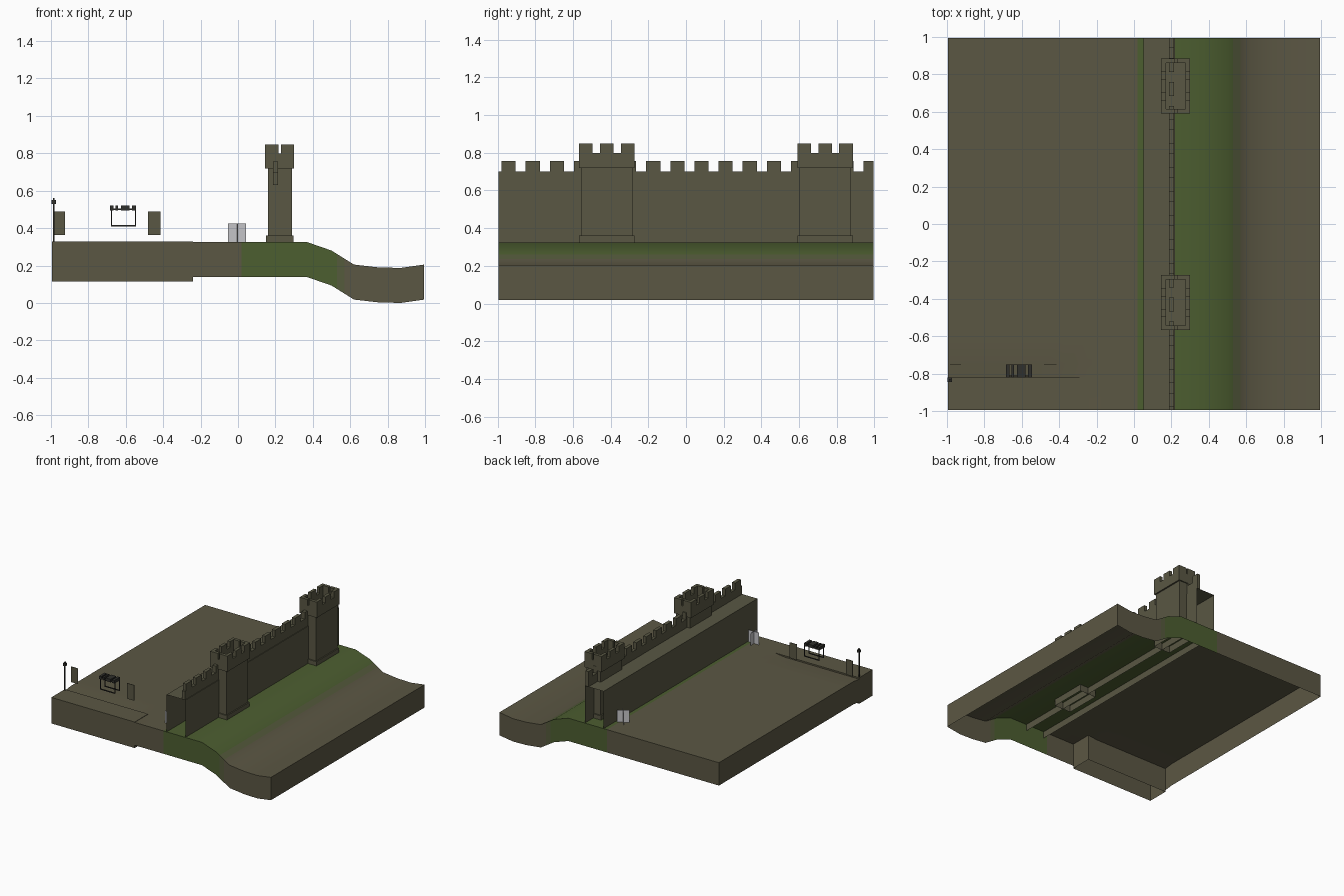
import bpy, bmesh, math
from mathutils import Matrix

cube = bpy.data.objects.get("Cube")
if cube:
    bpy.data.objects.remove(cube, do_unlink=True)


def material(name, rgb):
    m = bpy.data.materials.new(name)
    m.use_nodes = True
    m.diffuse_color = (*rgb, 1)
    bsdf = m.node_tree.nodes["Principled BSDF"]
    bsdf.inputs["Base Color"].default_value = (*rgb, 1)
    bsdf.inputs["Roughness"].default_value = 1
    return m


EARTH = material("earth", (0.105, 0.095, 0.057))
GRASS = material("grass", (0.073, 0.112, 0.030))
DRY = material("dry_grass", (0.09, 0.103, 0.045))
STONE = material("stone", (0.10, 0.095, 0.057))
GREY = material("pale_grey", (0.55, 0.55, 0.57))
METAL = material("dark_metal", (0.03, 0.03, 0.025))

E = 0.995        # half size of the ground
GROUND = 0.325   # level ground height
SKIRT = 0.187


def finish(name, bm, *mats):
    mesh = bpy.data.meshes.new(name)
    bm.to_mesh(mesh)
    bm.free()
    for m in mats:
        mesh.materials.append(m)
    ob = bpy.data.objects.new(name, mesh)
    bpy.context.collection.objects.link(ob)
    return ob


def add_box(bm, x0, x1, y0, y1, z0, z1, skip_bottom=False):
    mat = Matrix.Translation(((x0 + x1) / 2, (y0 + y1) / 2, (z0 + z1) / 2))
    mat = mat @ Matrix.Diagonal((x1 - x0, y1 - y0, z1 - z0, 1))
    verts = bmesh.ops.create_cube(bm, size=1, matrix=mat)["verts"]
    if skip_bottom:
        low = [f for f in verts[0].link_faces[:] + verts[-1].link_faces[:] if f.normal.z < -0.5]
        low = low or [f for v in verts for f in v.link_faces
                      if all(abs(w.co.z - z0) < 1e-5 for w in f.verts)]
        bmesh.ops.delete(bm, geom=list(set(low)), context='FACES_ONLY')


def add_sheet(bm, points):
    return bm.faces.new([bm.verts.new(p) for p in points])


# Ground: open underneath, with a skirt that follows its edge
profile = [(-E, GROUND), (0.37, GROUND), (0.5, 0.28), (0.62, 0.205),
           (0.75, 0.19), (0.87, 0.187), (E, 0.205)]


def height(x):
    for (xa, za), (xb, zb) in zip(profile, profile[1:]):
        if x <= xb:
            return za + (zb - za) * (x - xa) / (xb - xa)
    return profile[-1][1]


def dip(x, y):
    return 0.015 if x < -0.3 and y < -0.8 else 0


steps = [-E + E * i / 8 for i in range(17)]
xs = sorted([x for x in steps if x < 0.3] + [0.02, 0.53, 0.57] + [p[0] for p in profile[1:]])
bm = bmesh.new()
grid = [[bm.verts.new((x, y, height(x) - dip(x, y))) for y in steps] for x in xs]
for a, b in zip(grid, grid[1:]):
    for j in range(len(steps) - 1):
        bm.faces.new((a[j], b[j], b[j + 1], a[j + 1]))
rim = [e for e in bm.edges if e.is_boundary]
hem = bmesh.ops.extrude_edge_only(bm, edges=rim)["geom"]
for v in hem:
    if isinstance(v, bmesh.types.BMVert):
        v.co.z -= SKIRT
bmesh.ops.recalc_face_normals(bm, faces=bm.faces)
if sum(f.normal.z for f in bm.faces) < 0:
    bmesh.ops.reverse_faces(bm, faces=bm.faces)
for f in bm.faces:
    x = f.calc_center_median().x
    f.material_index = 1 if 0.02 < x < 0.53 else 2 if 0.53 < x < 0.57 else 0
ground = finish("ground", bm, EARTH, GRASS, DRY)
bpy.ops.object.select_all(action='DESELECT')
ground.select_set(True)
bpy.context.view_layer.objects.active = ground
bpy.ops.object.shade_smooth_by_angle(angle=math.radians(35))

# Paved strip with its own deep open skirt
bm = bmesh.new()
add_box(bm, -E, -0.24, -E, -0.82, 0.115, 0.328, skip_bottom=True)
finish("pavement", bm, EARTH)

# Curtain wall: back, walkway and front as one open shell
bm = bmesh.new()
section = [(0.05, 0.27), (0.05, 0.63), (0.22, 0.63), (0.22, 0.27)]
for (xa, za), (xb, zb) in zip(section, section[1:]):
    add_sheet(bm, [(xa, -E, za), (xb, -E, zb), (xb, E, zb), (xa, E, za)])
bmesh.ops.remove_doubles(bm, verts=bm.verts, dist=1e-4)
finish("curtain_wall", bm, STONE)

# Parapet with evenly spaced merlons
bm = bmesh.new()
add_box(bm, 0.187, 0.215, -E, E, 0.63, 0.70)
for i in range(16):
    y = -0.979 + 0.128 * i
    add_box(bm, 0.187, 0.215, y, min(y + 0.075, E), 0.70, 0.755)
finish("wall_parapet", bm, STONE)


# Towers: plinth, shaft and hollow crenellated head
def tower(name, yc):
    bm = bmesh.new()
    add_box(bm, 0.15, 0.297, yc - 0.147, yc + 0.147, 0.27, 0.36, skip_bottom=True)
    add_box(bm, 0.16, 0.288, yc - 0.138, yc + 0.138, 0.36, 0.725)
    finish(name + "_body", bm, STONE)

    bm = bmesh.new()
    x0, x1, h, t = 0.145, 0.30, 0.147, 0.025
    for x in (x0, x1 - t):
        add_box(bm, x, x + t, yc - h, yc + h, 0.72, 0.80)
        for k in (-1, 0, 1):
            y = yc + k * 0.111
            add_box(bm, x, x + t, y - 0.036, y + 0.036, 0.80, 0.848)
    for y in (yc - h, yc + h - t):
        add_box(bm, x0 + t, x1 - t, y, y + t, 0.72, 0.80)
        add_box(bm, x0 + t, 0.217, y, y + t, 0.80, 0.848)
        add_box(bm, 0.23, x1 - t, y, y + t, 0.80, 0.848)
    finish(name + "_battlement", bm, STONE)


tower("front_tower", -0.42)
tower("back_tower", 0.738)


# Crossed upright cards
def crossed_cards(name, y, angles):
    bm = bmesh.new()
    for a in angles:
        dx, dy = 0.048 * math.cos(a), 0.048 * math.sin(a)
        add_sheet(bm, [(-0.005 - dx, y - dy, GROUND), (-0.005 + dx, y + dy, GROUND),
                       (-0.005 + dx, y + dy, 0.425), (-0.005 - dx, y - dy, 0.425)])
    finish(name, bm, GREY)


crossed_cards("back_shrub", 0.82, (math.radians(-50), math.radians(30)))
crossed_cards("front_shrub", -0.87, (0, math.radians(95)))

# Upright boards
for side, x0, x1 in (("right", -0.985, -0.925), ("left", -0.48, -0.415)):
    bm = bmesh.new()
    add_box(bm, x0, x1, -0.752, -0.748, 0.363, 0.49)
    finish(side + "_board", bm, STONE)

# Slatted stall on thin posts
bm = bmesh.new()
for x in (-0.68, -0.55):
    for y in (-0.815, -0.755):
        add_box(bm, x, x + 0.005, y, y + 0.005, 0.41, 0.50)
for y in (-0.815, -0.755):
    add_box(bm, -0.68, -0.545, y, y + 0.005, 0.408, 0.416)
    add_box(bm, -0.685, -0.545, y, y + 0.005, 0.498, 0.506)
for x, w in ((-0.685, 0.02), (-0.655, 0.014), (-0.625, 0.045), (-0.567, 0.022)):
    add_box(bm, x, x + w, -0.82, -0.75, 0.495, 0.52)
finish("stall", bm, METAL)

# Lamp post
bm = bmesh.new()
add_box(bm, -0.989, -0.981, -0.837, -0.829, 0.31, 0.53)
add_box(bm, -0.996, -0.974, -0.844, -0.822, 0.53, 0.55)
add_box(bm, -0.99, -0.98, -0.838, -0.828, 0.55, 0.56)
finish("lamp_post", bm, METAL)
